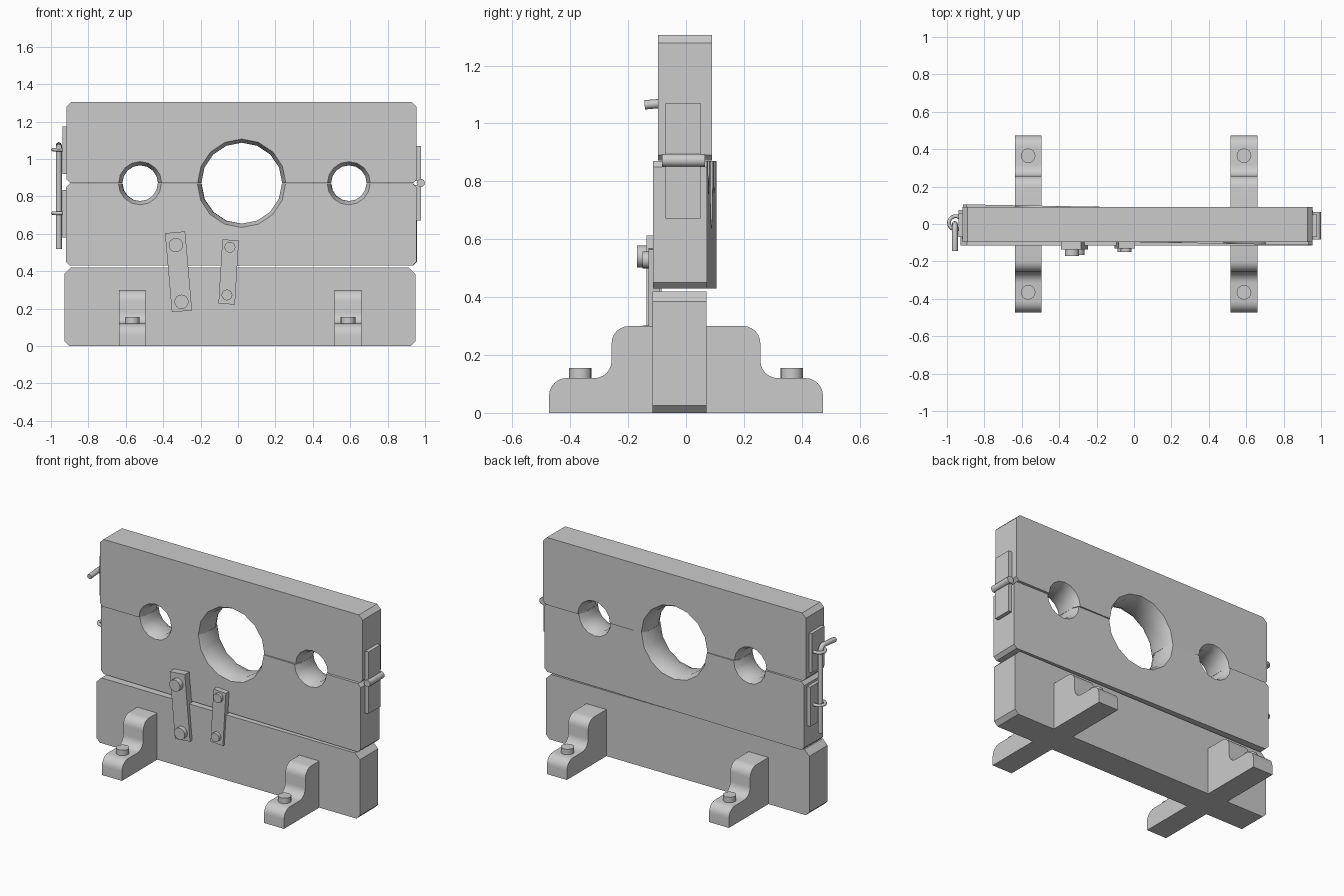
import bpy, bmesh, math
from mathutils import Matrix, Vector

if "Cube" in bpy.data.objects:
    bpy.data.objects.remove(bpy.data.objects["Cube"])


def finish(name, bm, smooth=True):
    bmesh.ops.recalc_face_normals(bm, faces=bm.faces)
    me = bpy.data.meshes.new(name)
    bm.to_mesh(me)
    bm.free()
    ob = bpy.data.objects.new(name, me)
    bpy.context.collection.objects.link(ob)
    if smooth:
        bpy.ops.object.select_all(action='DESELECT')
        ob.select_set(True)
        bpy.context.view_layer.objects.active = ob
        bpy.ops.object.shade_smooth_by_angle(angle=math.radians(32))
    return ob


def loft(name, layers):
    """Join equal-length rings of points and cap both ends."""
    bm = bmesh.new()
    rings = [[bm.verts.new(p) for p in layer] for layer in layers]
    n = len(rings[0])
    for a, b in zip(rings, rings[1:]):
        for i in range(n):
            bm.faces.new((a[i], a[(i + 1) % n], b[(i + 1) % n], b[i]))
    bm.faces.new(rings[0])
    bm.faces.new(rings[-1])
    return finish(name, bm)


def box(name, lo, hi, tilt=0):
    lo, hi = Vector(lo), Vector(hi)
    bm = bmesh.new()
    m = (Matrix.Translation((lo + hi) / 2) @ Matrix.Rotation(tilt, 4, 'Y')
         @ Matrix.Diagonal((*(hi - lo), 1)))
    bmesh.ops.create_cube(bm, size=1, matrix=m)
    return finish(name, bm, False)


def rod(name, a, b, r, sides=16):
    a, b = Vector(a), Vector(b)
    rot = Vector((0, 0, 1)).rotation_difference(b - a).to_matrix().to_4x4()
    bm = bmesh.new()
    bmesh.ops.create_cone(bm, cap_ends=True, segments=sides, radius1=r, radius2=r,
                          depth=(b - a).length, matrix=Matrix.Translation((a + b) / 2) @ rot)
    return finish(name, bm)


HOLES = [(-0.523, 0.095), (0.02, 0.216), (0.593, 0.095)]


def outline(x0, x1, z0, z1, cb, ct, edge, grow):
    """Board outline with chamfered corners and half holes on one edge."""
    pts = [(x0, z0 + cb), (x0 + cb, z0)]
    if edge == 'bottom':
        for cx, r in HOLES:
            for i in range(9):
                a = math.pi * (1 - i / 8)
                pts.append((cx + (r + grow) * math.cos(a), z0 + (r + grow) * math.sin(a)))
    pts += [(x1 - cb, z0), (x1, z0 + cb), (x1, z1 - ct), (x1 - ct, z1)]
    if edge == 'top':
        for cx, r in reversed(HOLES):
            for i in range(9):
                a = -math.pi * i / 8
                pts.append((cx + (r + grow) * math.cos(a), z1 + (r + grow) * math.sin(a)))
    return pts + [(x0 + ct, z1), (x0, z1 - ct)]


def board(name, x0, x1, z0, z1, cb, ct, edge=None, y=0.0, d=0.093):
    steps = [(-d, 0.02), (-d + 0.04, 0), (d - 0.04, 0), (d, 0.02)] if edge else [(-d, 0), (d, 0)]
    ob = loft(name, [[(px, py, pz) for px, pz in outline(x0, x1, z0, z1, cb, ct, edge, g)]
                     for py, g in steps])
    ob.location.y = y
    return ob


# Three stacked boards; the middle one sits slightly askew
board("upper_board", -0.917, 0.955, 0.871, 1.305, 0.02, 0.027, 'bottom', -0.003)
middle = board("middle_board", -0.917, 0.955, 0.43, 0.87, 0.02, 0.02, 'top', -0.004)
middle.rotation_euler.z = math.radians(-1)
board("base_board", -0.928, 0.948, 0.0, 0.42, 0.025, 0.035, None, -0.022)

# Feet with an S-curved profile, and their bolts
half = [(0.473, 0), (0.473, 0.06)]
half += [(0.413 + 0.06 * math.cos(a), 0.06 + 0.06 * math.sin(a))
         for a in (math.pi / 2 * i / 6 for i in range(1, 7))]
half += [(0.317 - 0.06 * math.sin(a), 0.18 - 0.06 * math.cos(a))
         for a in (math.pi / 2 * i / 6 for i in range(7))]
half += [(0.197 + 0.06 * math.cos(a), 0.24 + 0.06 * math.sin(a))
         for a in (math.pi / 2 * i / 6 for i in range(7))]
profile = half + [(-y, z) for y, z in reversed(half)]
for side, cx in (("left", -0.566), ("right", 0.588)):
    loft(f"{side}_foot", [[(cx + dx, y, z) for y, z in profile] for dx in (-0.071, 0.071)])
    for end, y in (("front", -0.365), ("back", 0.365)):
        rod(f"{side}_{end}_foot_bolt", (cx, y, 0.10), (cx, y, 0.155), 0.039)

# Repair straps nailed across the lower joint
box("large_strap", (-0.372, -0.137, 0.185), (-0.264, -0.085, 0.609), math.radians(-5))
box("small_strap", (-0.094, -0.13, 0.224), (-0.006, -0.09, 0.568), math.radians(3.5))
for name, x, z, r, y in (("large_strap_top_bolt", -0.332, 0.54, 0.038, -0.17),
                         ("large_strap_low_bolt", -0.302, 0.237, 0.038, -0.165),
                         ("small_strap_top_bolt", -0.043, 0.528, 0.029, -0.15),
                         ("small_strap_low_bolt", -0.059, 0.273, 0.029, -0.15)):
    rod(name, (x, -0.1, z), (x, y, z), r)

# Hinge on the right end
box("hinge_upper_plate", (0.94, -0.07, 0.882), (0.979, 0.05, 1.07))
box("hinge_lower_plate", (0.94, -0.07, 0.672), (0.979, 0.05, 0.86))
rod("hinge_pin", (0.977, -0.083, 0.872), (0.977, 0.065, 0.872), 0.022)

# Latch on the left end: plates, rings and the bent bolt
box("latch_upper_plate", (-0.938, -0.07, 0.92), (-0.9, 0.06, 1.173))
box("latch_lower_plate", (-0.938, -0.055, 0.58), (-0.9, 0.075, 0.835))
for name, z in (("latch_upper_ring", 1.05), ("latch_lower_ring", 0.71)):
    bpy.ops.mesh.primitive_torus_add(location=(-0.953, 0.006, z), major_radius=0.036,
                                     minor_radius=0.01, major_segments=20, minor_segments=8)
    bpy.context.object.name = name
    bpy.ops.object.shade_smooth()

# Latch bolt as a bevelled path with a rounded elbow
cu = bpy.data.curves.new("latch_bolt", 'CURVE')
cu.dimensions = '3D'
cu.bevel_depth = 0.016
cu.bevel_resolution = 2
cu.use_fill_caps = True
path = [(0.0, 0.52), (0.0, 1.035), (-0.004, 1.055), (-0.013, 1.068), (-0.03, 1.074), (-0.143, 1.064)]
sp = cu.splines.new('POLY')
sp.points.add(len(path) - 1)
for p, (y, z) in zip(sp.points, path):
    p.co = (-0.958, y, z, 1)
bpy.context.collection.objects.link(bpy.data.objects.new("latch_bolt", cu))
